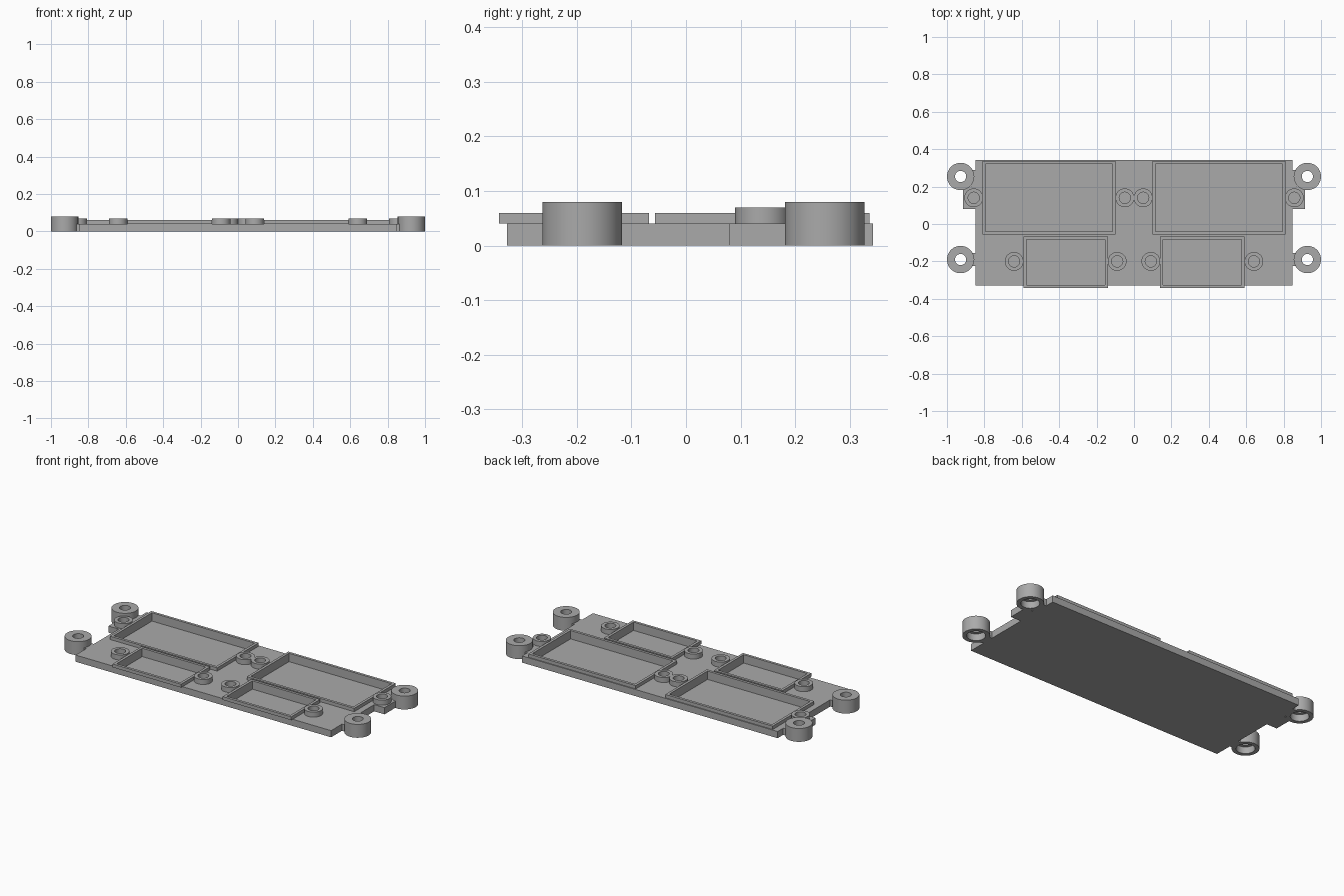
import bpy, bmesh, math

cube = bpy.data.objects.get("Cube")
if cube:
    bpy.data.objects.remove(cube)

grey = bpy.data.materials.new("mid grey")
grey.use_nodes = True
GREY = (0.4, 0.4, 0.4, 1)
grey.diffuse_color = GREY
grey.node_tree.nodes["Principled BSDF"].inputs["Base Color"].default_value = GREY

PLATE_TOP = 0.04
POCKET_FLOOR = 0.01
WALL = 0.016


def make(name, bm):
    bmesh.ops.recalc_face_normals(bm, faces=bm.faces)
    mesh = bpy.data.meshes.new(name)
    bm.to_mesh(mesh)
    bm.free()
    mesh.materials.append(grey)
    obj = bpy.data.objects.new(name, mesh)
    bpy.context.collection.objects.link(obj)
    return obj


def prism(name, outline, z0, z1):
    """Extrude a flat outline from z0 up to z1."""
    bm = bmesh.new()
    face = bm.faces.new([bm.verts.new((x, y, z0)) for x, y in outline])
    top = bmesh.ops.extrude_face_region(bm, geom=[face])["geom"]
    verts = [g for g in top if isinstance(g, bmesh.types.BMVert)]
    bmesh.ops.translate(bm, verts=verts, vec=(0, 0, z1 - z0))
    return make(name, bm)


def rect(x0, x1, y0, y1):
    return [(x0, y0), (x1, y0), (x1, y1), (x0, y1)]


def ring(name, profile, x, y, steps=48):
    """Lathe a closed (radius, z) profile about a vertical axis."""
    bm = bmesh.new()
    loops = []
    for i in range(steps):
        a = math.tau * i / steps
        loops.append([bm.verts.new((x + r * math.cos(a), y + r * math.sin(a), z))
                      for r, z in profile])
    n = len(profile)
    for i in range(steps):
        a, b = loops[i], loops[(i + 1) % steps]
        for j in range(n):
            k = (j + 1) % n
            bm.faces.new((a[j], b[j], b[k], a[k]))
    obj = make(name, bm)
    bpy.ops.object.select_all(action="DESELECT")
    obj.select_set(True)
    bpy.context.view_layer.objects.active = obj
    bpy.ops.object.shade_smooth_by_angle(angle=math.radians(30))
    return obj


def frame(name, x0, x1, y0, y1, z0, z1):
    """Rectangular rim with a uniform wall."""
    bm = bmesh.new()
    outer = rect(x0, x1, y0, y1)
    inner = rect(x0 + WALL, x1 - WALL, y0 + WALL, y1 - WALL)
    rows = [[bm.verts.new((x, y, z)) for x, y in pts]
            for pts, z in ((outer, z0), (outer, z1), (inner, z1), (inner, z0))]
    for r in range(4):
        a, b = rows[r], rows[(r + 1) % 4]
        for i in range(4):
            k = (i + 1) % 4
            bm.faces.new((a[i], a[k], b[k], b[i]))
    return make(name, bm)


# Base plate outline: right half going up, with lug bridges and a side tab
EDGE, BRIDGE, TAB = 0.847, 0.868, 0.915
half = [(EDGE, -0.328), (EDGE, -0.225), (BRIDGE, -0.225), (BRIDGE, -0.155),
        (EDGE, -0.155), (EDGE, 0.08), (TAB, 0.08), (TAB, 0.2), (BRIDGE, 0.2),
        (BRIDGE, 0.29), (EDGE, 0.29), (EDGE, 0.342)]
plate = prism("base_plate", half + [(-x, y) for x, y in reversed(half)], 0, PLATE_TOP)

# Rims around the four recessed bays
bays = {"left_rear": (0.098, 0.81, -0.057, 0.336),
        "right_rear": (-0.81, -0.098, -0.057, 0.336),
        "left_front": (0.138, 0.592, -0.342, -0.068),
        "right_front": (-0.592, -0.138, -0.342, -0.068)}
for side, (x0, x1, y0, y1) in bays.items():
    frame(side + "_rim", x0, x1, y0, y1, PLATE_TOP, 0.06)
    cutter = prism(side + "_pocket_cutter",
                   rect(x0 + WALL, x1 - WALL, y0 + WALL, y1 - WALL), POCKET_FLOOR, 0.1)
    cutter.hide_render = True
    cut = plate.modifiers.new(side + "_pocket", "BOOLEAN")
    cut.operation = "DIFFERENCE"
    cut.solver = "EXACT"
    cut.object = cutter
    bpy.context.view_layer.objects.active = plate
    bpy.ops.object.modifier_apply(modifier=cut.name)
    bpy.data.objects.remove(cutter)

# Screw bosses beside each bay
boss = [(0.03, PLATE_TOP), (0.05, PLATE_TOP), (0.05, 0.07), (0.03, 0.07)]
for y, row, xs in ((0.14, "rear", (0.049, 0.857)), (-0.2, "front", (0.09, 0.641))):
    for x in xs:
        for s, side in ((1, "left"), (-1, "right")):
            where = "inner" if x < 0.3 else "outer"
            ring(f"{side}_{row}_{where}_boss", boss, s * x, y)

# Mounting lugs with a counterbore underneath
lug = [(0.05, 0), (0.073, 0), (0.073, 0.08), (0.03, 0.08), (0.03, 0.04), (0.05, 0.04)]
for y, row in ((0.254, "rear"), (-0.19, "front")):
    for s, side in ((1, "left"), (-1, "right")):
        ring(f"{side}_{row}_lug", lug, s * 0.927, y)
